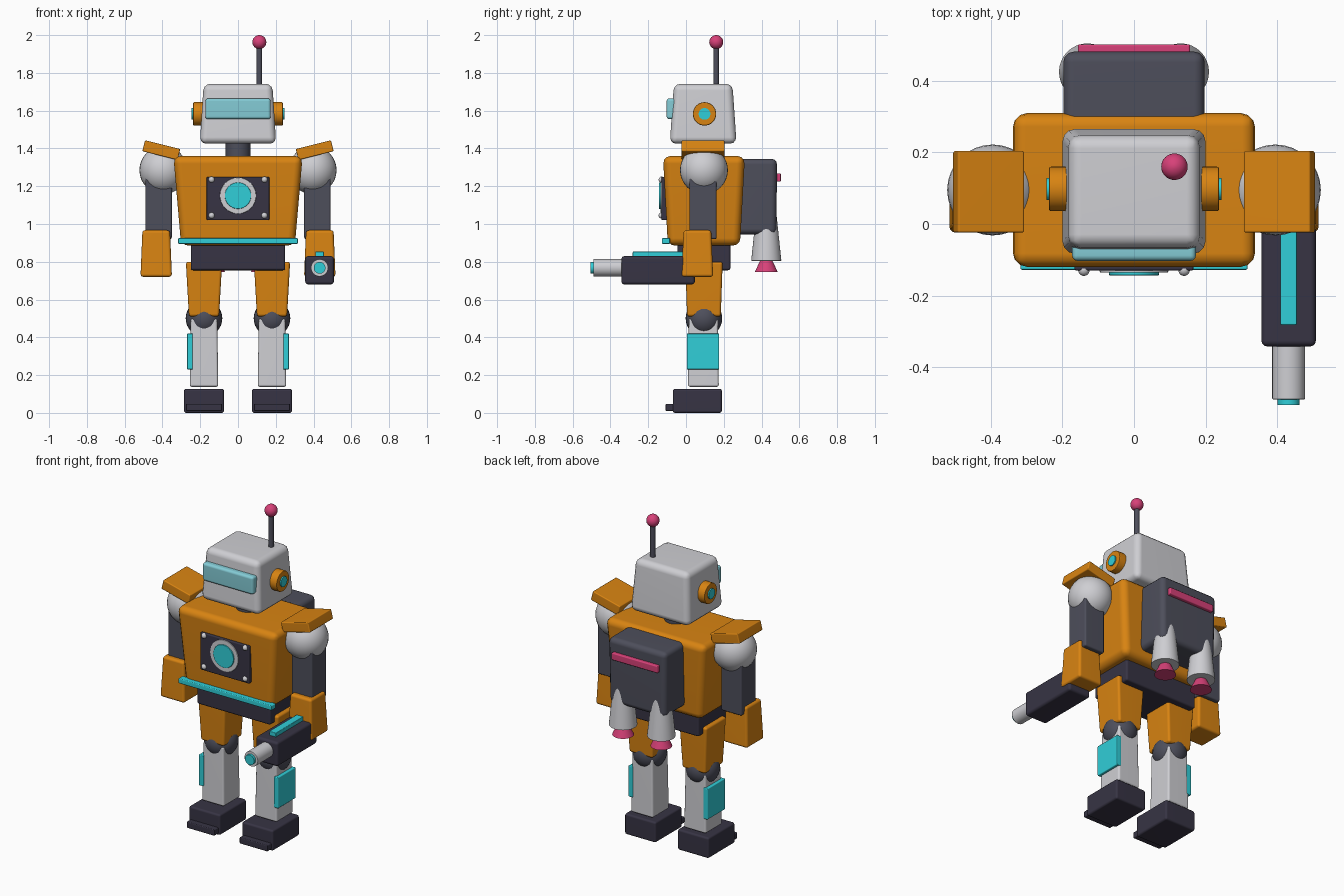
import bpy, bmesh, math
from mathutils import Matrix, Vector

if "Cube" in bpy.data.objects:
    bpy.data.objects.remove(bpy.data.objects["Cube"])


def material(name, *rgb):
    m = bpy.data.materials.new(name)
    m.use_nodes = True
    color = (*rgb, 1)
    m.diffuse_color = color
    m.node_tree.nodes["Principled BSDF"].inputs["Base Color"].default_value = color
    return m


ORANGE = material("orange", 0.69, 0.23, 0.006)
GREY = material("light grey", 0.62, 0.62, 0.65)
SLATE = material("slate", 0.075, 0.077, 0.105)
DARK = material("dark", 0.038, 0.034, 0.058)
CYAN = material("cyan", 0.03, 0.62, 0.69)
VISOR = material("pale cyan", 0.23, 0.6, 0.67)
PINK = material("pink", 0.68, 0.053, 0.19)
MID = 0.095  # depth of the body's centre plane


def finish(bm, name, mat, matrix=Matrix()):
    bm.transform(matrix)
    bmesh.ops.recalc_face_normals(bm, faces=bm.faces)
    mesh = bpy.data.meshes.new(name)
    bm.to_mesh(mesh)
    bm.free()
    mesh.materials.append(mat)
    ob = bpy.data.objects.new(name, mesh)
    bpy.context.collection.objects.link(ob)
    bpy.ops.object.select_all(action="DESELECT")
    ob.select_set(True)
    bpy.context.view_layer.objects.active = ob
    bpy.ops.object.shade_smooth_by_angle(angle=math.radians(35))
    ob.modifiers.new("normals", "WEIGHTED_NORMAL").keep_sharp = True
    return ob


def box(name, mat, xs, ys, zs, bevel=0.01, bottom=(1, 1), tilt=0):
    """Rounded box between limits; bottom scales the lower face in x and y."""
    bm = bmesh.new()
    bmesh.ops.create_cube(bm, size=1)
    size = [b - a for a, b in (xs, ys, zs)]
    centre = Vector([(a + b) / 2 for a, b in (xs, ys, zs)])
    for v in bm.verts:
        if v.co.z < 0:
            v.co.x *= bottom[0]
            v.co.y *= bottom[1]
        v.co = Vector([c * s for c, s in zip(v.co, size)])
    if bevel:
        bmesh.ops.bevel(bm, geom=bm.edges[:], offset=bevel, segments=3,
                        profile=0.5, affect="EDGES")
    return finish(bm, name, mat, Matrix.Translation(centre) @ Matrix.Rotation(tilt, 4, "Y"))


def rod(name, mat, start, end, r1, r2=None, bevel=0):
    """Cylinder or cone running from start to end."""
    start, end = Vector(start), Vector(end)
    axis = end - start
    bm = bmesh.new()
    bmesh.ops.create_cone(bm, cap_ends=True, segments=32, radius1=r1,
                          radius2=r1 if r2 is None else r2, depth=axis.length)
    if bevel:
        rims = [e for e in bm.edges if abs(e.verts[0].co.z - e.verts[1].co.z) < 1e-5]
        bmesh.ops.bevel(bm, geom=rims, offset=bevel, segments=2, profile=0.5, affect="EDGES")
    turn = axis.to_track_quat("Z", "Y").to_matrix().to_4x4()
    return finish(bm, name, mat, Matrix.Translation((start + end) / 2) @ turn)


def ball(name, mat, centre, r):
    bm = bmesh.new()
    bmesh.ops.create_uvsphere(bm, u_segments=32, v_segments=16, radius=r)
    return finish(bm, name, mat, Matrix.Translation(centre))


def around(c, half):
    return (c - half, c + half)


# Torso and hips
box("torso", ORANGE, around(0, 0.342), around(MID, 0.217), (0.885, 1.36), 0.04, (0.88, 0.88))
box("hips", DARK, around(0, 0.25), around(MID, 0.14), (0.755, 0.91), 0.012)
box("waist_stripe", CYAN, around(0, 0.317), (-0.128, -0.085), (0.895, 0.925), 0.005)

# Chest panel
box("chest_plate", DARK, around(0, 0.166), (-0.13, -0.08), (1.02, 1.25), 0.006)
rod("chest_ring", GREY, (0, -0.08, 1.15), (0, -0.136, 1.15), 0.096, bevel=0.004)
rod("chest_lamp", CYAN, (0, -0.08, 1.15), (0, -0.144, 1.15), 0.07, bevel=0.004)
for x in (-0.14, 0.14):
    for z in (1.045, 1.235):
        ball("chest_screw", GREY, (x, -0.129, z), 0.016)

# Head, visor and antenna
rod("neck", SLATE, (0, MID, 1.3), (0, MID, 1.46), 0.065)
box("head", GREY, around(0, 0.182), around(0.091, 0.155), (1.425, 1.742), 0.035, (1.11, 1.14))
box("visor", VISOR, around(0, 0.173), (-0.103, -0.05), (1.555, 1.665), 0.015)
rod("antenna_rod", SLATE, (0.113, 0.16, 1.7), (0.113, 0.16, 1.95), 0.015)
ball("antenna_tip", PINK, (0.113, 0.16, 1.963), 0.037)

# Backpack
box("backpack", SLATE, around(0, 0.198), (0.25, 0.482), (0.945, 1.345), 0.03, (0.97, 0.97))
box("backpack_light", PINK, around(0, 0.157), (0.45, 0.502), (1.224, 1.268), 0.006)

for side, s in (("left", 1), ("right", -1)):
    # Ears
    rod(side + "_ear", ORANGE, (s * 0.16, 0.098, 1.583), (s * 0.238, 0.098, 1.583), 0.062, bevel=0.006)
    rod(side + "_ear_light", CYAN, (s * 0.2, 0.098, 1.583), (s * 0.245, 0.098, 1.583), 0.031)

    # Thrusters
    x = s * 0.13
    rod(side + "_thruster", GREY, (x, 0.425, 0.805), (x, 0.425, 1.06), 0.08, 0.053, bevel=0.004)
    rod(side + "_nozzle", PINK, (x, 0.425, 0.745), (x, 0.425, 0.82), 0.061, 0.026)

    # Arms
    ball(side + "_shoulder", GREY, (s * 0.395, MID, 1.285), 0.127)
    box(side + "_shoulder_guard", ORANGE, around(s * 0.406, 0.096), around(0.09, 0.114),
        around(1.391, 0.03), 0.006, tilt=-s * math.radians(14))
    box(side + "_upper_arm", SLATE, around(s * 0.42, 0.07), around(0.09, 0.072), (0.92, 1.285), 0.01)
    box(side + "_forearm", ORANGE, around(s * 0.433, 0.073), around(0.06, 0.073),
        (0.72, 0.967), 0.015, (1.14, 1.15))

    # Legs
    x = s * 0.18
    box(side + "_thigh", ORANGE, around(x, 0.096), around(MID, 0.099), (0.51, 0.8), 0.014, (0.83, 0.9))
    ball(side + "_knee", SLATE, (x, MID, 0.5), 0.097)
    box(side + "_shin", GREY, around(x, 0.07), around(0.092, 0.077), (0.138, 0.5), 0.012, (1.08, 1.06))
    box(side + "_shin_panel", CYAN, around(s * 0.255, 0.015), around(0.09, 0.086), (0.23, 0.42), 0.005)
    box(side + "_foot", DARK, around(x, 0.106), (-0.07, 0.19), (0, 0.127), 0.012)
    box(side + "_toe", DARK, around(x, 0.095), (-0.108, -0.04), (0.01, 0.048), 0.005)

# Arm cannon on the left arm
GX, GZ = 0.432, 0.768
box("cannon_body", DARK, around(GX, 0.076), (-0.342, 0.047), (0.68, 0.83), 0.016)
box("cannon_stripe", CYAN, around(GX, 0.023), (-0.282, 0), (0.81, 0.854), 0.004)
rod("cannon_barrel", GREY, (GX, -0.3, GZ), (GX, -0.49, GZ), 0.046, bevel=0.003)
rod("cannon_tip", CYAN, (GX, -0.45, GZ), (GX, -0.505, GZ), 0.031)
